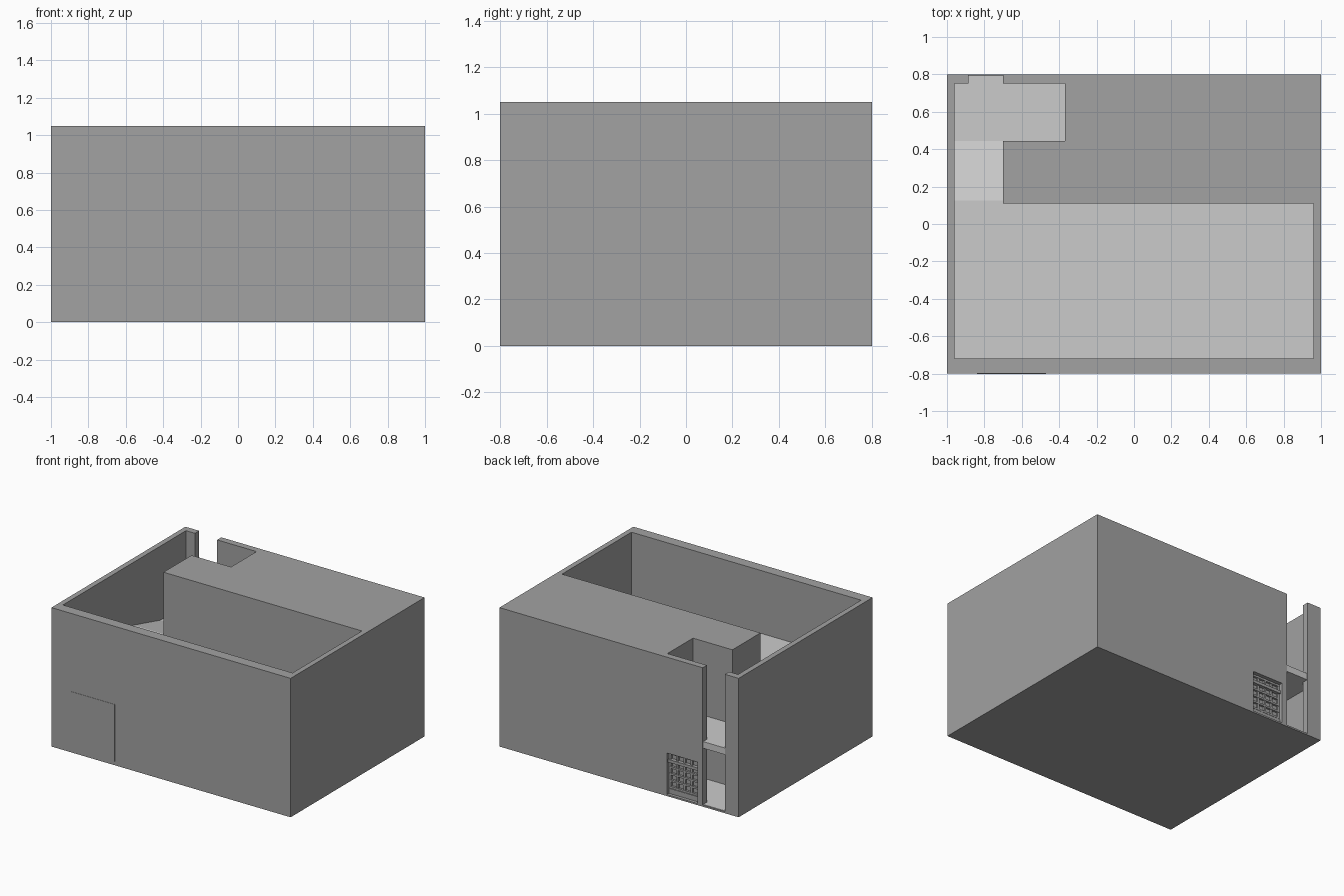
import bpy, bmesh

if "Cube" in bpy.data.objects:
    bpy.data.objects.remove(bpy.data.objects["Cube"])


def material(name, v):
    m = bpy.data.materials.new(name)
    m.diffuse_color = (v, v, v, 1)
    m.use_nodes = True
    m.node_tree.nodes["Principled BSDF"].inputs["Base Color"].default_value = m.diffuse_color
    return m


WALL = material("wall_grey", 0.36)
FLOOR = material("floor_grey", 0.62)
RAMP = material("ramp_grey", 0.7)


def prism(name, pts, vec, mat):
    """Extrude a closed 3D outline along vec."""
    bm = bmesh.new()
    face = bm.faces.new([bm.verts.new(p) for p in pts])
    ext = bmesh.ops.extrude_face_region(bm, geom=[face])
    verts = [g for g in ext["geom"] if isinstance(g, bmesh.types.BMVert)]
    bmesh.ops.translate(bm, verts=verts, vec=vec)
    bmesh.ops.recalc_face_normals(bm, faces=bm.faces)
    me = bpy.data.meshes.new(name)
    bm.to_mesh(me)
    bm.free()
    me.materials.append(mat)
    ob = bpy.data.objects.new(name, me)
    bpy.context.collection.objects.link(ob)
    return ob


def plan(name, pts, z0, z1, mat):
    return prism(name, [(x, y, z0) for x, y in pts], (0, 0, z1 - z0), mat)


def box(name, x0, x1, y0, y1, z0, z1, mat):
    return plan(name, [(x0, y0), (x1, y0), (x1, y1), (x0, y1)], z0, z1, mat)


H = 1.05
BASE = 0.012

# Thick walls: one outline that wraps around the rooms and opens at the back slot
walls = plan("walls", [
    (-0.70, 0.80), (1, 0.80), (1, -0.80), (-1, -0.80), (-1, 0.80), (-0.885, 0.80),
    (-0.885, 0.75), (-0.96, 0.75), (-0.96, -0.72), (0.96, -0.72), (0.96, 0.11),
    (-0.70, 0.11), (-0.70, 0.445), (-0.37, 0.445), (-0.37, 0.75), (-0.70, 0.75)],
    BASE, H, WALL)

# Opening for the back window
X0, X1, ZT = -0.655, -0.40, 0.325
cutter = box("window_cutter", X0, X1, 0.70, 0.90, -0.1, ZT, WALL)
cutter.hide_render = True
cutter.hide_viewport = True
mod = walls.modifiers.new("window", "BOOLEAN")
mod.operation = "DIFFERENCE"
mod.solver = "EXACT"
mod.object = cutter

# Base and floors on their different levels
box("base", -1, 1, -0.80, 0.80, 0, BASE, WALL)
box("ground_floor", -0.96, -0.37, 0.445, 0.75, BASE, 0.015, FLOOR)
box("ground_threshold", -0.885, -0.70, 0.75, 0.795, BASE, 0.015, FLOOR)
plan("back_room_floor", [
    (-0.96, 0.445), (-0.37, 0.445), (-0.37, 0.75), (-0.70, 0.75), (-0.70, 0.795),
    (-0.885, 0.795), (-0.885, 0.75), (-0.96, 0.75)], 0.44, 0.49, FLOOR)
box("main_room_floor", -0.96, 0.96, -0.72, 0.12 - 0.01, 0.525, 0.575, FLOOR)
prism("ramp", [(-0.96, 0.445, BASE), (-0.96, 0.445, 0.49), (-0.96, 0.125, 0.575),
               (-0.96, 0.11, 0.575), (-0.96, 0.11, BASE)], (0.26, 0, 0), RAMP)

# Window leaf with raised bars
box("window_pane", X0, X1, 0.745, 0.758, BASE, ZT, WALL)
n = 4
for i in range(n + 1):
    x = X0 + 0.008 + (X1 - X0 - 0.016) * i / n
    box("window_upright", x - 0.008, x + 0.008, 0.758, 0.772, 0.05, ZT, WALL)
for z in (0.06, 0.11, 0.16, 0.21, 0.315):
    box("window_rail", X0, X1, 0.758, 0.774, z - 0.007, z + 0.007, WALL)
box("window_transom", X0, X1, 0.758, 0.785, 0.25, 0.272, WALL)
box("window_kick_panel", X0, X1, 0.758, 0.776, BASE, 0.05, WALL)

# Barely raised panel on the front wall
box("front_panel", -0.84, -0.47, -0.802, -0.80, 0.03, 0.46, WALL)
